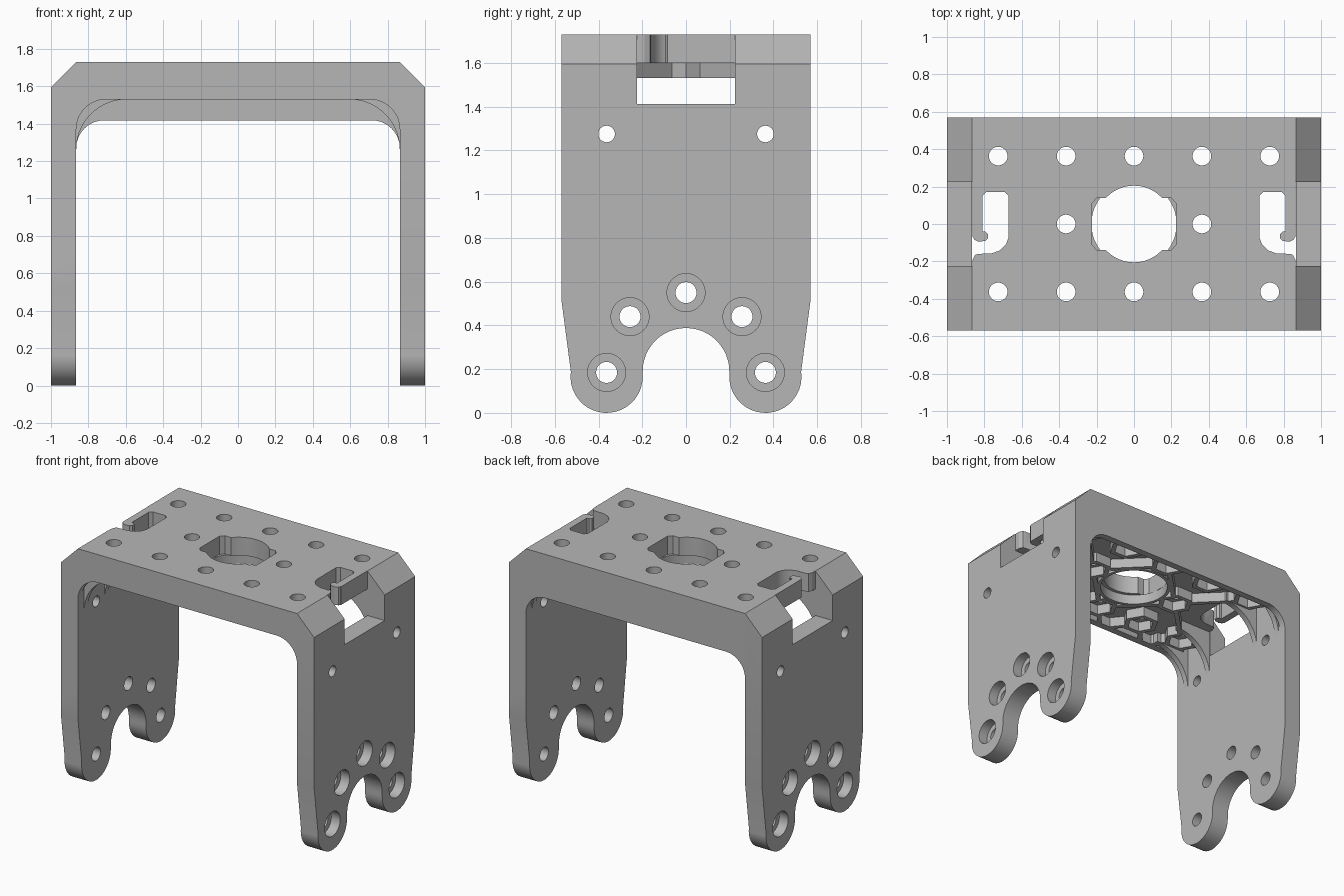
import bpy, bmesh
from math import sin, cos, pi, radians, atan2, hypot
from mathutils import Vector

if "Cube" in bpy.data.objects:
    bpy.data.objects.remove(bpy.data.objects["Cube"])

gray = bpy.data.materials.new("satin gray")
gray.diffuse_color = (0.47, 0.47, 0.47, 1)
gray.use_nodes = True
gray.node_tree.nodes["Principled BSDF"].inputs["Base Color"].default_value = gray.diffuse_color


def arc(cx, cy, r, a0, a1, n=10):
    """Points of an arc, angles in degrees."""
    return [(cx + r * cos(radians(a0 + (a1 - a0) * i / n)),
             cy + r * sin(radians(a0 + (a1 - a0) * i / n))) for i in range(n + 1)]


def circle(cx, cy, r, n=28, turn=0):
    return arc(cx, cy, r, turn, turn + 360, n)[:-1]


def box(x0, x1, y0, y1):
    return [(x0, y0), (x1, y0), (x1, y1), (x0, y1)]


def place(axis, u, v, w):
    return {"x": (w, u, v), "y": (u, w, v), "z": (u, v, w)}[axis]


def add_prism(bm, pts, axis, a, b):
    """Extrude a 2D outline along an axis from a to b."""
    lo = [bm.verts.new(place(axis, u, v, a)) for u, v in pts]
    hi = [bm.verts.new(place(axis, u, v, b)) for u, v in pts]
    n = len(pts)
    faces = [bm.faces.new(lo), bm.faces.new(hi)]
    faces += [bm.faces.new((lo[i], lo[(i + 1) % n], hi[(i + 1) % n], hi[i])) for i in range(n)]
    bmesh.ops.recalc_face_normals(bm, faces=faces)


def add_ring(bm, outer, inner, z0, z1):
    """Hollow prism between two outlines with equal point counts."""
    rows = [[bm.verts.new((u, v, z)) for u, v in p]
            for p, z in ((outer, z0), (outer, z1), (inner, z1), (inner, z0))]
    n = len(outer)
    faces = []
    for k in range(4):
        p, q = rows[k], rows[(k + 1) % 4]
        for i in range(n):
            j = (i + 1) % n
            faces.append(bm.faces.new((p[i], p[j], q[j], q[i])))
    bmesh.ops.recalc_face_normals(bm, faces=faces)


def finish(name, bm):
    me = bpy.data.meshes.new(name)
    bm.to_mesh(me)
    bm.free()
    me.materials.append(gray)
    ob = bpy.data.objects.new(name, me)
    bpy.context.collection.objects.link(ob)
    return ob


def solid(name, prisms):
    bm = bmesh.new()
    for p in prisms:
        add_prism(bm, *p)
    return finish(name, bm)


def boolean(target, cutter, op):
    m = target.modifiers.new(op, "BOOLEAN")
    m.operation, m.object, m.solver = op, cutter, "EXACT"
    cutter.hide_render = True
    bpy.context.view_layer.update()
    dg = bpy.context.evaluated_depsgraph_get()
    me = bpy.data.meshes.new_from_object(target.evaluated_get(dg))
    target.modifiers.clear()
    target.data = me
    bpy.data.objects.remove(cutter)


def flip(pts):
    return [(-u, v) for u, v in pts]


W, D, TOP = 0.865, 0.57, 1.73
CEIL, RIB = 1.60, 1.53
P = 0.363                                   # screw hole pitch

# Bracket body: chamfered arch, trimmed to the side outline
frame = [(-1, -0.05), (-1, 1.595), (-W, TOP), (W, TOP), (1, 1.595), (1, -0.05),
         (W, -0.05), (W, CEIL), (-W, CEIL), (-W, -0.05)]
body = solid("bracket_body", [(frame, "y", -D, D)])
half = [(D, 1.9), (D, 0.52)] + arc(P, 0.165, 0.165, 8, -180, 20)
side = half + arc(0, 0.19, 0.198, 0, 180, 24) + flip(half)[::-1]
boolean(body, solid("side_outline", [(side, "x", -1.2, 1.2)]), "INTERSECT")

# Through cuts: plate holes, leg holes, centre opening, hooked cable slots
plate_holes = [(i * P, s * P) for i in range(-2, 3) for s in (-1, 1)] + [(-P, 0), (P, 0)]
leg_holes = [(-P, 0.185), (P, 0.185), (-0.256, 0.44), (0.256, 0.44), (0, 0.55)]
slot = [(0.69, 0.17), (0.79, 0.17), (0.81, 0.15), (0.81, -0.04), (0.795, -0.04),
        (0.78, -0.055), (0.78, -0.075), (0.795, -0.09), (0.83, -0.095), (0.853, -0.085),
        (0.86, -0.07), (0.9, -0.07), (0.9, -0.2), (0.862, -0.19), (0.85, -0.165),
        (0.835, -0.16), (0.76, -0.157), (0.715, -0.14), (0.685, -0.11), (0.67, -0.07),
        (0.67, 0.15)]
cuts = [(circle(x, y, 0.05), "z", 1.4, 1.9) for x, y in plate_holes]
cuts += [(circle(y, z, 0.048), "x", -1.2, 1.2) for y, z in leg_holes]
cuts += [(circle(y, 1.275, 0.038), "x", -1.2, 1.2) for y in (-P, P)]
cuts += [(circle(0, 0, 0.205, 48), "z", 1.4, 1.9)]
cuts += [(s, "z", 1.5, 1.9) for s in (slot, flip(slot))]
boolean(body, solid("through_cutter", cuts), "DIFFERENCE")

# Stepped cuts: counterbores, side windows, square centre notch
notch = [(0.225, 0.11), (0.2, 0.138)]
notch += flip(notch)[::-1]
notch += [(u, -v) for u, v in notch[::-1]]
cuts = [(notch, "z", 1.4, 1.9)]
for s in (-1, 1):
    cuts += [(circle(y, z, 0.087, 32), "x", s * 0.93, s * 1.2) for y, z in leg_holes]
    cuts += [(box(-0.225, 0.225, 1.412, 1.9), "x", s * 0.863, s * 1.2)]
boolean(body, solid("step_cutter", cuts), "DIFFERENCE")


# Edge rims below the plate, the back one deeper
def rim(name, z, r, y0, y1):
    right = [(W, CEIL), (W, z - r)] + arc(W - r, z - r, r, 0, 90)[1:]
    return solid(name, [(right + flip(right)[::-1], "y", y0, y1)])


rim_front = rim("front_rim", RIB, 0.16, -D, -0.52)
rim_back = rim("back_rim", 1.418, 0.15, 0.52, D)

# Curved corner gussets
gusset = [(W, CEIL), (W, 1.26)] + arc(0.595, 1.26, 0.27, 0, 90, 14)[1:] + [(0.595, CEIL)]
gussets = solid("corner_gussets", [(g, "y", y - 0.02, y + 0.02)
                                   for g in (gusset, flip(gusset))
                                   for y in (-0.48, -0.25, 0.25, 0.48)])

# Hexagonal nut pockets and ring round the centre opening
bm = bmesh.new()
for x, y in plate_holes:
    add_ring(bm, circle(x, y, 0.125, 6), circle(x, y, 0.09, 6), RIB, CEIL)
nut_pockets = finish("nut_pockets", bm)
bm = bmesh.new()
add_ring(bm, circle(0, 0, 0.25, 48), circle(0, 0, 0.228, 48), RIB, CEIL)
centre_ring = finish("centre_ring", bm)

# Diagonal ribs linking the nut pockets and the rims
links = []
for sx in (-1, 1):
    for sy in (-1, 1):
        links += [((0, sy * P), (sx * P, 0)), ((sx * P, 0), (sx * 2 * P, sy * P))]
        for i in (0, 1, 2):
            links.append(((sx * i * P, sy * P), (sx * (i * P + 0.13), sy * 0.525)))
            if i:
                links.append(((sx * i * P, sy * P), (sx * (i * P - 0.13), sy * 0.525)))
rib_prisms = []
for a, b in links:
    a, b = Vector(a), Vector(b)
    d = (b - a).normalized()
    n = Vector((-d.y, d.x)) * 0.016
    a = a + d * 0.105
    if abs(b.y) < 0.5:
        b = b - d * 0.105
    rib_prisms.append(([tuple(a - n), tuple(b - n), tuple(b + n), tuple(a + n)], "z", RIB, CEIL))
ribs = solid("diagonal_ribs", rib_prisms)

# Smooth the round walls, keep edges crisp
for ob in (body, rim_front, rim_back, gussets, centre_ring):
    bpy.ops.object.select_all(action="DESELECT")
    ob.select_set(True)
    bpy.context.view_layer.objects.active = ob
    bpy.ops.object.shade_smooth_by_angle(angle=radians(25))
